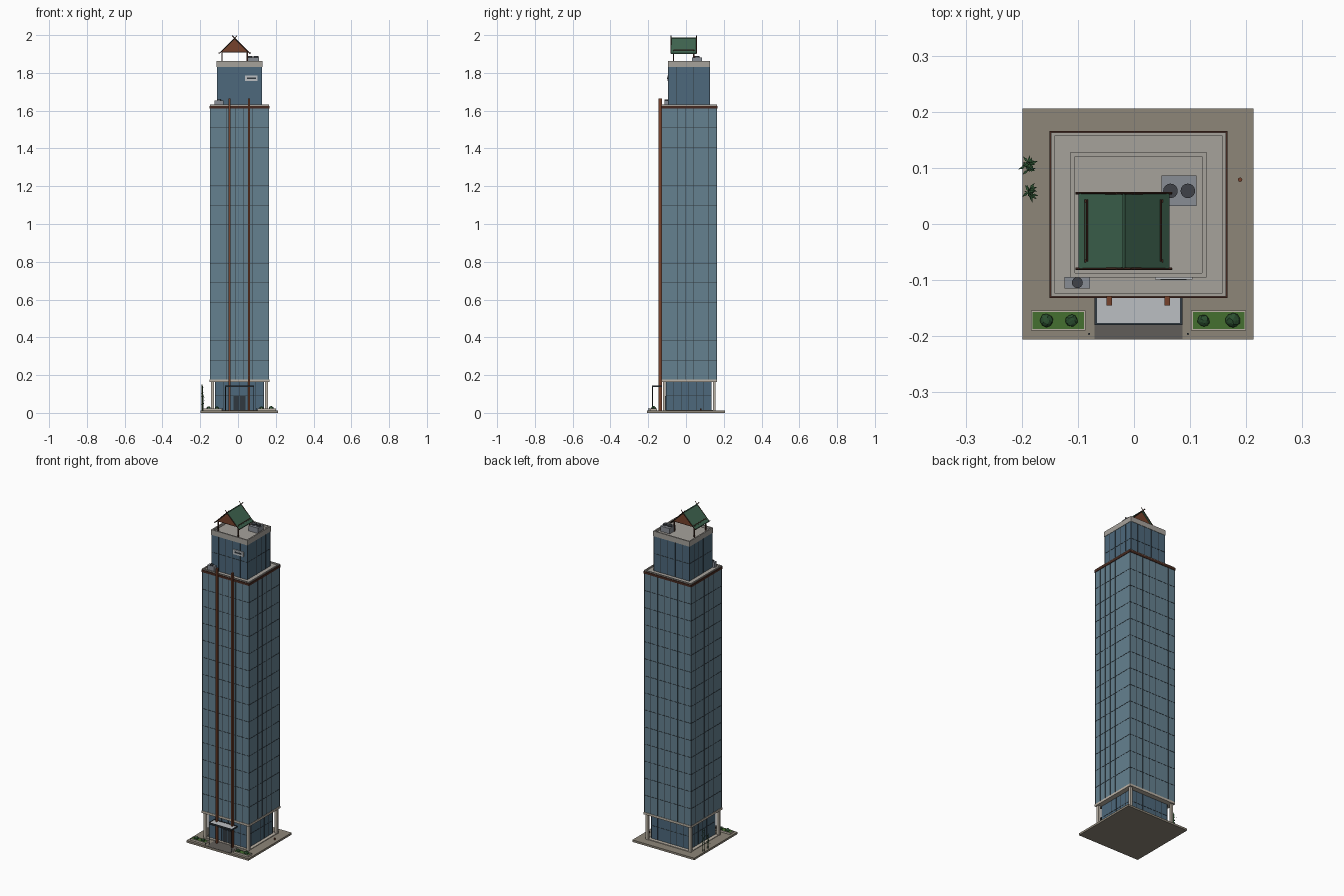
import bpy, bmesh, math, random
from mathutils import Vector, Matrix

if "Cube" in bpy.data.objects:
    bpy.data.objects.remove(bpy.data.objects["Cube"])

random.seed(4)
COLORS = dict(glass=(.13, .22, .28), dark_glass=(.075, .14, .2), frame=(.03, .04, .05), concrete=(.38, .36, .33),
              beige=(.5, .45, .38), paving=(.27, .24, .19), path=(.12, .11, .1), wood=(.18, .055, .025),
              dark_wood=(.06, .022, .014), roof=(.05, .13, .08), steel=(.25, .27, .3), fan=(.05, .055, .065),
              grass=(.06, .16, .03), leaf=(.025, .08, .03), pale=(.5, .52, .54))
MATS = {}
for key, c in COLORS.items():
    MATS[key] = bpy.data.materials.new(key)
    MATS[key].diffuse_color = (*c, 1)


def finish(bm, name, mat):
    me = bpy.data.meshes.new(name)
    bm.to_mesh(me)
    bm.free()
    ob = bpy.data.objects.new(name, me)
    me.materials.append(MATS[mat])
    bpy.context.collection.objects.link(ob)
    return ob


def boxes(name, mat, *items):
    """Each item is (x0, x1, y0, y1, z0, z1)."""
    bm = bmesh.new()
    for x0, x1, y0, y1, z0, z1 in items:
        m = Matrix.Translation(((x0 + x1) / 2, (y0 + y1) / 2, (z0 + z1) / 2))
        bmesh.ops.create_cube(bm, size=1, matrix=m @ Matrix.Diagonal((x1 - x0, y1 - y0, z1 - z0, 1)))
    return finish(bm, name, mat)


def rods(name, mat, r, paths, sides=6):
    """Straight round rods between pairs of points."""
    bm = bmesh.new()
    for p, q in paths:
        p, q = Vector(p), Vector(q)
        rot = (q - p).to_track_quat('Z', 'Y').to_matrix().to_4x4()
        bmesh.ops.create_cone(bm, cap_ends=True, segments=sides, radius1=r, radius2=r, depth=(q - p).length,
                              matrix=Matrix.Translation((p + q) / 2) @ rot)
    return finish(bm, name, mat)


def prism(name, mat, profile, spans):
    """Extrude an (x, z) outline along y for each (y0, y1) span."""
    bm = bmesh.new()
    for y0, y1 in spans:
        f = bm.faces.new([bm.verts.new((x, y0, z)) for x, z in profile])
        top = bmesh.ops.extrude_face_region(bm, geom=[f])['geom']
        bmesh.ops.translate(bm, vec=(0, y1 - y0, 0), verts=[v for v in top if isinstance(v, bmesh.types.BMVert)])
    bmesh.ops.recalc_face_normals(bm, faces=bm.faces)
    return finish(bm, name, mat)


def ring(x0, x1, y0, y1, z0, z1, t):
    """Four boxes forming a rectangular rim of thickness t."""
    return [(x0, x1, y0, y0 + t, z0, z1), (x0, x1, y1 - t, y1, z0, z1),
            (x0, x0 + t, y0 + t, y1 - t, z0, z1), (x1 - t, x1, y0 + t, y1 - t, z0, z1)]


def curtain_wall(name, mat, x0, x1, y0, y1, z0, z1, bays, floors):
    """Glass block with a slightly raised grid of mullions and floor joints."""
    boxes(name + "_glass", mat, (x0, x1, y0, y1, z0, z1))
    w, e = .001, .0012
    bars = []
    for i in range(bays + 1):
        x, y = x0 + (x1 - x0) * i / bays, y0 + (y1 - y0) * i / bays
        bars += [(x - w, x + w, s - e, s + e, z0, z1) for s in (y0, y1)]
        if 0 < i < bays:
            bars += [(s - e, s + e, y - w, y + w, z0, z1) for s in (x0, x1)]
    for i in range(1, floors):
        z = z0 + (z1 - z0) * i / floors
        bars += ring(x0 - e, x1 + e, y0 - e, y1 + e, z - w, z + w, .002)
    boxes(name + "_mullions", 'frame', *bars)


# Ground plate, walkway and lobby plinth
boxes("ground_plate", 'paving', (-.199, .213, -.206, .206, 0, .012))
boxes("walkway", 'path', (-.07, .086, -.205, -.12, .012, .0135))
boxes("lobby_plinth", 'beige', (-.14, .156, -.121, .155, .012, .016))

# Recessed lobby, corner columns, band under the tower
X0, X1, Y0, Y1 = -.148, .164, -.129, .163
curtain_wall("lobby", 'dark_glass', -.12, .137, -.106, .135, .016, .17, 6, 2)
boxes("corner_column", 'beige', *[(x, x + .014, y, y + .014, .012, .166)
                                  for x in (X0 + .006, X1 - .02) for y in (Y0 + .006, Y1 - .02)])
boxes("tower_base_band", 'beige', (X0 - .002, X1 + .002, Y0 - .002, Y1 + .002, .163, .176))
boxes("entrance_doors", 'frame', (-.025, .005, -.109, -.105, .016, .09), (.009, .039, -.109, -.105, .016, .09))

# Tower shaft with roof deck and rim
curtain_wall("tower", 'glass', X0, X1, Y0, Y1, .176, 1.612, 7, 14)
boxes("tower_deck", 'concrete', (X0, X1, Y0, Y1, 1.612, 1.624))
boxes("tower_rim", 'concrete', *ring(X0, X1, Y0, Y1, 1.624, 1.632, .006))
boxes("tower_rim_trim", 'dark_wood', *ring(X0 - .003, X1 + .003, Y0 - .003, Y1 + .003, 1.612, 1.626, .004))

# Crown with parapet
CX0, CX1, CY0, CY1 = -.111, .127, -.093, .126
curtain_wall("crown", 'dark_glass', CX0, CX1, CY0, CY1, 1.624, 1.832, 5, 2)
boxes("crown_deck", 'concrete', (CX0, CX1, CY0, CY1, 1.832, 1.85))
boxes("crown_parapet", 'concrete', *ring(CX0 - .002, CX1 + .002, CY0 - .002, CY1 + .002, 1.832, 1.863, .008))

# Blank sign panel on the crown
boxes("sign_panel", 'pale', (.037, .104, -.099, -.093, 1.757, 1.785))
boxes("sign_inset", 'frame', (.047, .094, -.1, -.098, 1.767, 1.776))

# Tall timber fins on the front
boxes("front_fin", 'wood', *[(x - .005, x + .005, -.145, -.128, .012, 1.664) for x in (-.044, .059)])

# Entrance canopy
boxes("canopy_panel", 'pale', (-.066, .082, -.176, -.131, .139, .143))
boxes("canopy_frame", 'frame', *ring(-.07, .086, -.18, -.127, .136, .145, .004))
rods("canopy_post", 'frame', .0022, [((x, -.177, .012), (x, -.177, .137)) for x in (-.067, .083)], 8)

# Roof-top cooling units
boxes("cooling_unit", 'steel', (.049, .111, .032, .086, 1.85, 1.882), (-.124, -.078, -.115, -.0945, 1.624, 1.655))
rods("cooling_fan", 'fan', .013, [((x, .059, 1.88), (x, .059, 1.889)) for x in (.065, .096)], 16)
rods("small_cooling_fan", 'fan', .0098, [((-.101, -.1045, 1.654), (-.101, -.1045, 1.66))], 16)

# Roof pavilion: posts, beams, gabled roof
RX, RY0, RY1, EAVE, RIDGE = -.018, -.08, .055, 1.905, 1.984
boxes("pavilion_post", 'dark_wood', *[(x - .003, x + .003, y - .003, y + .003, 1.85, 1.918)
                                      for x in (RX - .067, RX + .067) for y in (-.066, .041)])
boxes("pavilion_beam", 'dark_wood', *ring(RX - .07, RX + .07, -.069, .044, 1.909, 1.916, .006))
prism("pavilion_gable", 'wood', [(RX - .07, 1.914), (RX + .07, 1.914), (RX, RIDGE - .003)],
      [(-.071, -.067), (.042, .046)])
for side, label in ((-1, "left"), (1, "right")):
    prism(label + "_roof_slope", 'roof', [(RX, RIDGE), (RX + side * .081, EAVE), (RX + side * .081, EAVE - .005),
                                          (RX, RIDGE - .006)], [(RY0, RY1)])
rods("roof_ridge", 'roof', .003, [((RX, RY0, RIDGE), (RX, RY1, RIDGE))])
slope = (RIDGE - EAVE) / .081
rods("roof_pole", 'dark_wood', .002, [((RX + s * .066, -.067, RIDGE - .066 * slope + .001),
                                       (RX + s * .066, .044, RIDGE - .066 * slope + .001)) for s in (-1, 1)])
boards = []
for y in (RY0, RY1):
    for s in (-1, 1):
        # barge boards cross at the ridge and flick up at the eaves
        boards.append(((RX + s * .08, y, EAVE - .001), (RX - s * .013, y, RIDGE + .0135)))
        boards.append(((RX + s * .078, y, EAVE), (RX + s * .086, y, EAVE + .001)))
rods("barge_board", 'dark_wood', .0024, boards, 4)

# Planters with bushes
for label, x0, bushes in (("left", -.184, ((.028, .012), (.073, .011))), ("right", .102, ((.022, .011), (.074, .013)))):
    x1 = x0 + .098
    boxes(label + "_planter_rim", 'beige', *ring(x0, x1, -.19, -.154, .012, .023, .003))
    boxes(label + "_planter_grass", 'grass', (x0 + .003, x1 - .003, -.187, -.157, .012, .021))
    bm = bmesh.new()
    for dx, r in bushes:
        bmesh.ops.create_icosphere(bm, subdivisions=2, radius=r,
                                   matrix=Matrix.Translation((x0 + dx, -.172, .025)) @ Matrix.Diagonal((1, 1, .85, 1)))
    for v in bm.verts:
        v.co += Vector([random.uniform(-.001, .001) for _ in range(3)])
    finish(bm, label + "_bushes", 'leaf')

# Bamboo clumps on the left side
stems, bm = [], bmesh.new()
for cx, cy, n, h in ((-.191, .104, 4, .15), (-.184, .055, 3, .11)):
    for i in range(n):
        x, y = cx + random.uniform(-.006, .006), cy + random.uniform(-.008, .008)
        top = h * random.uniform(.8, 1)
        stems.append(((x, y, .012), (x, y, top)))
        for k in range(6):
            a, z = random.uniform(0, 2 * math.pi), top * (.45 + .1 * k)
            length = random.uniform(.012, .016)
            d, s = Vector((math.cos(a), math.sin(a), -.35)) * length, Vector((-math.sin(a), math.cos(a), 0)) * .0024
            p = Vector((x, y, z))
            bm.faces.new([bm.verts.new(c) for c in (p, p + d * .45 + s, p + d, p + d * .45 - s)])
finish(bm, "bamboo_leaves", 'leaf')
rods("bamboo_stems", 'leaf', .0011, stems, 5)

# Small bollards by the path and a short post on the right
rods("path_bollard", 'frame', .0018, [((x, -.196, .012), (x, -.196, .026)) for x in (-.08, .096)], 8)
rods("side_post", 'wood', .004, [((.189, .079, .012), (.189, .079, .022))], 8)

for m in bpy.data.materials:
    if m.users and not m.is_grease_pencil:
        m.use_nodes = True
        m.node_tree.nodes["Principled BSDF"].inputs["Base Color"].default_value = m.diffuse_color
